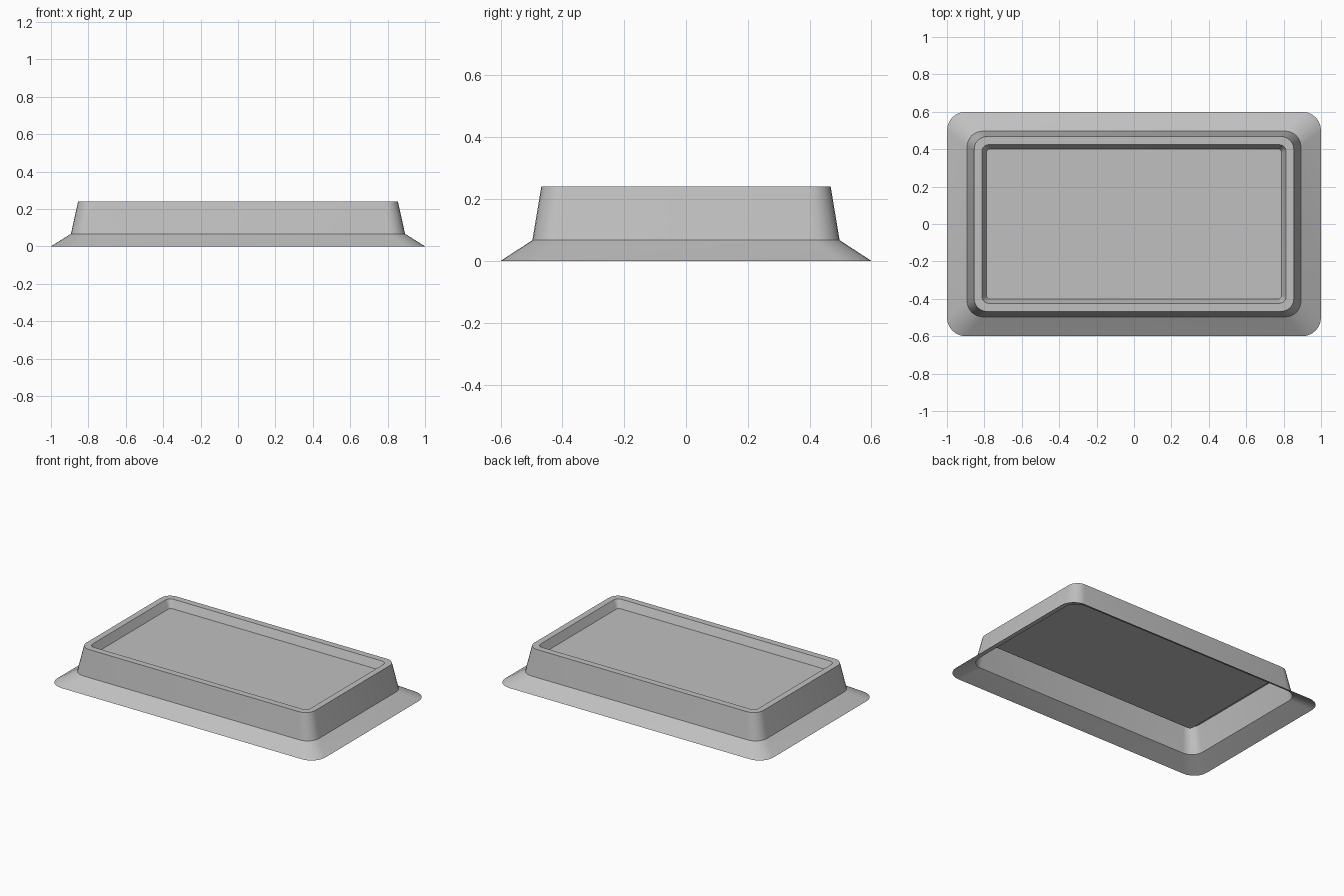
import bpy
import bmesh
import math

# Remove the default cube only
cube = bpy.data.objects.get("Cube")
if cube:
    bpy.data.objects.remove(cube, do_unlink=True)

# Plain grey material
grey = bpy.data.materials.new("light_grey")
grey.use_nodes = True
colour = (0.53, 0.53, 0.53, 1)
grey.diffuse_color = colour
grey.node_tree.nodes["Principled BSDF"].inputs["Base Color"].default_value = colour

CORNER_STEPS = 6


def rounded_ring(bm, half_x, half_y, radius, z):
    """Counter-clockwise ring of vertices around a rounded rectangle."""
    ring = []
    for quarter, (sx, sy) in enumerate([(1, 1), (-1, 1), (-1, -1), (1, -1)]):
        for step in range(CORNER_STEPS + 1):
            a = (quarter + step / CORNER_STEPS) * math.pi / 2
            ring.append(bm.verts.new((sx * (half_x - radius) + radius * math.cos(a),
                                      sy * (half_y - radius) + radius * math.sin(a), z)))
    return ring


# Open-bottomed tray: half width, half depth, corner radius, height
sections = [
    (1.0, 0.60, 0.10, 0.0),       # flange outer edge
    (0.893, 0.497, 0.085, 0.067),  # foot of the wall
    (0.855, 0.468, 0.07, 0.24),    # rim outer edge
    (0.813, 0.424, 0.035, 0.24),   # rim inner edge
    (0.788, 0.402, 0.02, 0.187),   # recess floor edge
]

bm = bmesh.new()
rings = [rounded_ring(bm, *s) for s in sections]
for low, high in zip(rings, rings[1:]):
    count = len(low)
    for i in range(count):
        j = (i + 1) % count
        bm.faces.new((low[i], low[j], high[j], high[i]))
bm.faces.new(rings[-1])  # recess floor

mesh = bpy.data.meshes.new("tray")
bm.to_mesh(mesh)
bm.free()
mesh.materials.append(grey)
tray = bpy.data.objects.new("tray", mesh)
bpy.context.collection.objects.link(tray)

# Smooth corners, crisp section edges
bpy.ops.object.select_all(action="DESELECT")
tray.select_set(True)
bpy.context.view_layer.objects.active = tray
bpy.ops.object.shade_smooth_by_angle(angle=math.radians(30))
